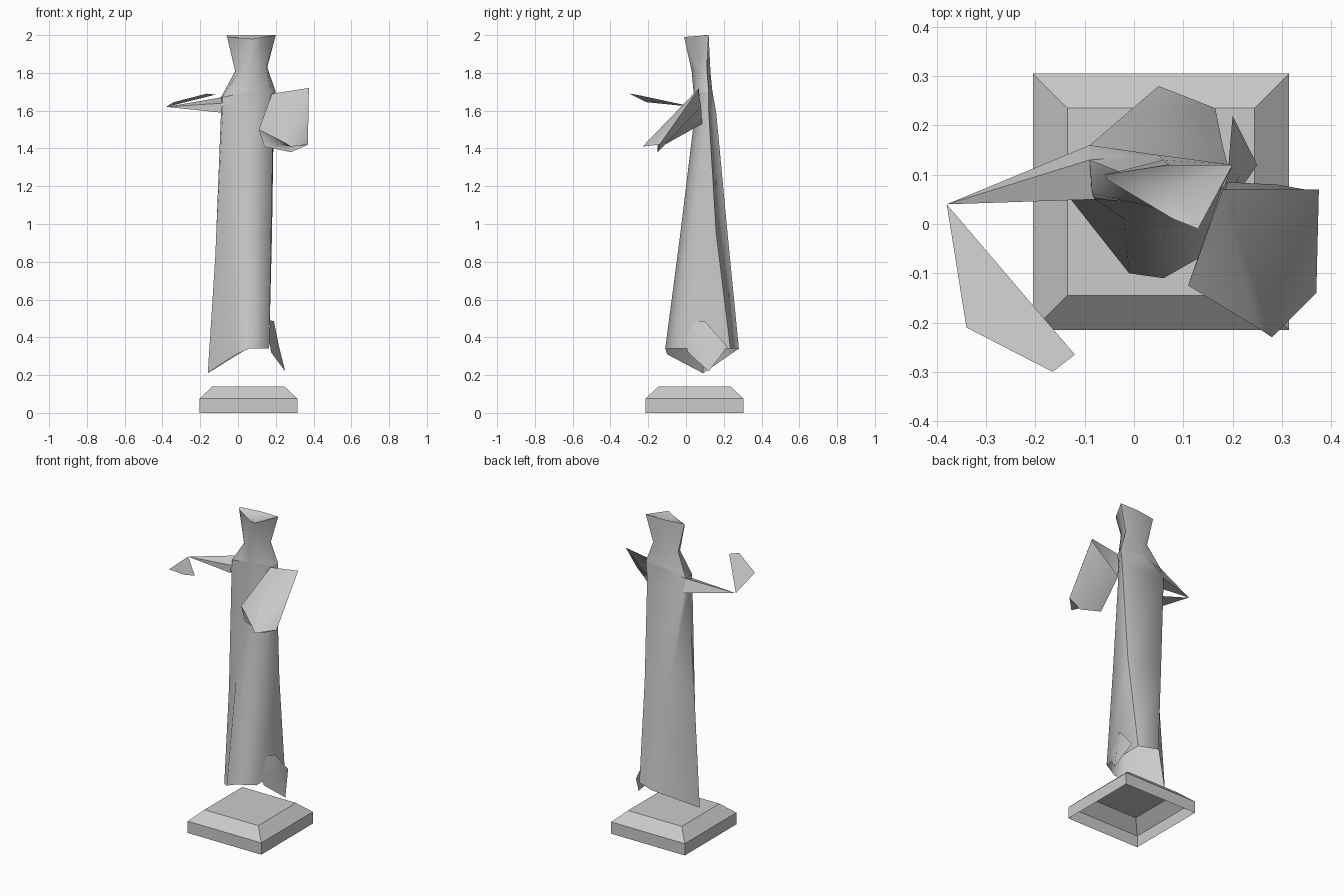
import bpy, bmesh
from mathutils import Vector


def make(name, verts, faces, smooth=True):
    me = bpy.data.meshes.new(name)
    me.from_pydata([Vector(v) for v in verts], [], faces)
    ob = bpy.data.objects.new(name, me)
    bpy.context.collection.objects.link(ob)
    bm = bmesh.new()
    bm.from_mesh(me)
    bmesh.ops.recalc_face_normals(bm, faces=bm.faces)
    bm.to_mesh(me)
    bm.free()
    if smooth:
        bpy.ops.object.select_all(action='DESELECT')
        ob.select_set(True)
        bpy.context.view_layer.objects.active = ob
        bpy.ops.object.shade_smooth_by_angle(angle=1.2)
    return ob


def loft(name, rings, cap=None, smooth=True):
    """Join rings of equal length; optionally close the last ring to a point or flat."""
    n = len(rings[0])
    verts = [p for r in rings for p in r]
    faces = [(k*n + i, k*n + (i+1) % n, (k+1)*n + (i+1) % n, (k+1)*n + i)
             for k in range(len(rings) - 1) for i in range(n)]
    last = (len(rings) - 1) * n
    if cap == 'flat':
        faces.append(tuple(range(last, last + n)))
    elif cap:
        verts.append(cap)
        faces += [(last + i, last + (i+1) % n, len(verts) - 1) for i in range(n)]
    return make(name, verts, faces, smooth)


# Pedestal: square block with a bevelled top, open underneath
def square(half, z, cx=0.055, cy=0.045):
    return [(cx + sx*half, cy + sy*half, z)
            for sx, sy in ((-1, -1), (1, -1), (1, 1), (-1, 1))]

loft("pedestal", [square(0.26, 0), square(0.26, 0.075), square(0.19, 0.14)], 'flat', False)

# Robe: rings run left, front-left, front, front-right, back-right, back-left
hem = [(-0.16, 0.09, 0.21), (-0.01, -0.10, 0.31), (0.06, -0.11, 0.34),
       (0.165, -0.05, 0.34), (0.165, 0.235, 0.34), (0.05, 0.28, 0.34)]
hips = [(-0.12, 0.08, 0.83), (-0.02, 0.01, 0.95), (0.06, -0.03, 0.95),
        (0.175, 0.02, 0.95), (0.18, 0.16, 0.95), (-0.02, 0.22, 0.95)]
chest = [(-0.09, 0.10, 1.59), (-0.08, 0.05, 1.61), (0.08, 0.05, 1.61),
         (0.185, 0.08, 1.54), (0.19, 0.12, 1.60), (-0.09, 0.16, 1.59)]
shoulders = [(-0.09, 0.13, 1.67), (-0.085, 0.06, 1.67), (0.06, 0.04, 1.70),
             (0.175, 0.07, 1.70), (0.20, 0.12, 1.70), (0.05, 0.14, 1.70)]
loft("robe", [hem, hips, chest, shoulders])

# Hood: narrow at the neck and flared at the crown
neck = [(-0.015, 0.10, 1.81), (0.0, 0.06, 1.80), (0.06, 0.03, 1.81),
        (0.15, 0.06, 1.83), (0.155, 0.11, 1.83), (0.06, 0.13, 1.80)]
crown = [(-0.06, 0.10, 2.0), (-0.055, 0.09, 1.99), (0.08, 0.01, 1.98),
         (0.13, -0.01, 1.99), (0.20, 0.12, 2.0), (0.07, 0.12, 2.0)]
loft("hood", [shoulders, neck, crown], (0.08, 0.07, 1.97))

# Outstretched arm tapering to a point
loft("outstretched_arm", [[(-0.09, 0.13, 1.67), (-0.08, 0.05, 1.64),
                           (-0.09, 0.05, 1.59), (-0.09, 0.16, 1.59)]],
     (-0.38, 0.04, 1.62))

# Flat forearm sheet reaching forward from the arm tip
make("forearm", [(-0.38, 0.04, 1.62), (-0.34, -0.21, 1.645),
                 (-0.165, -0.30, 1.69), (-0.12, -0.265, 1.685)], [(0, 1, 2, 3)])

# Bent sleeve: shoulder and elbow edge running forward and down to the cuff
elbow = [(0.18, 0.07, 1.69), (0.375, 0.07, 1.72), (0.375, 0.065, 1.71),
         (0.29, 0.08, 1.62), (0.19, 0.085, 1.53), (0.18, 0.08, 1.58)]
cuff = [(0.25, -0.21, 1.43), (0.28, -0.23, 1.41), (0.37, -0.14, 1.42),
        (0.28, -0.15, 1.38), (0.14, -0.13, 1.41), (0.11, -0.125, 1.50)]
loft("bent_sleeve", [elbow, cuff], (0.23, -0.15, 1.42))

# Trailing fold at the side of the hem
fold = [(0.17, 0.05, 0.49), (0.19, 0.10, 0.485), (0.20, 0.22, 0.35),
        (0.25, 0.12, 0.22), (0.175, 0.01, 0.32), (0.165, -0.01, 0.39)]
loft("hem_fold", [fold], (0.215, 0.10, 0.36))
